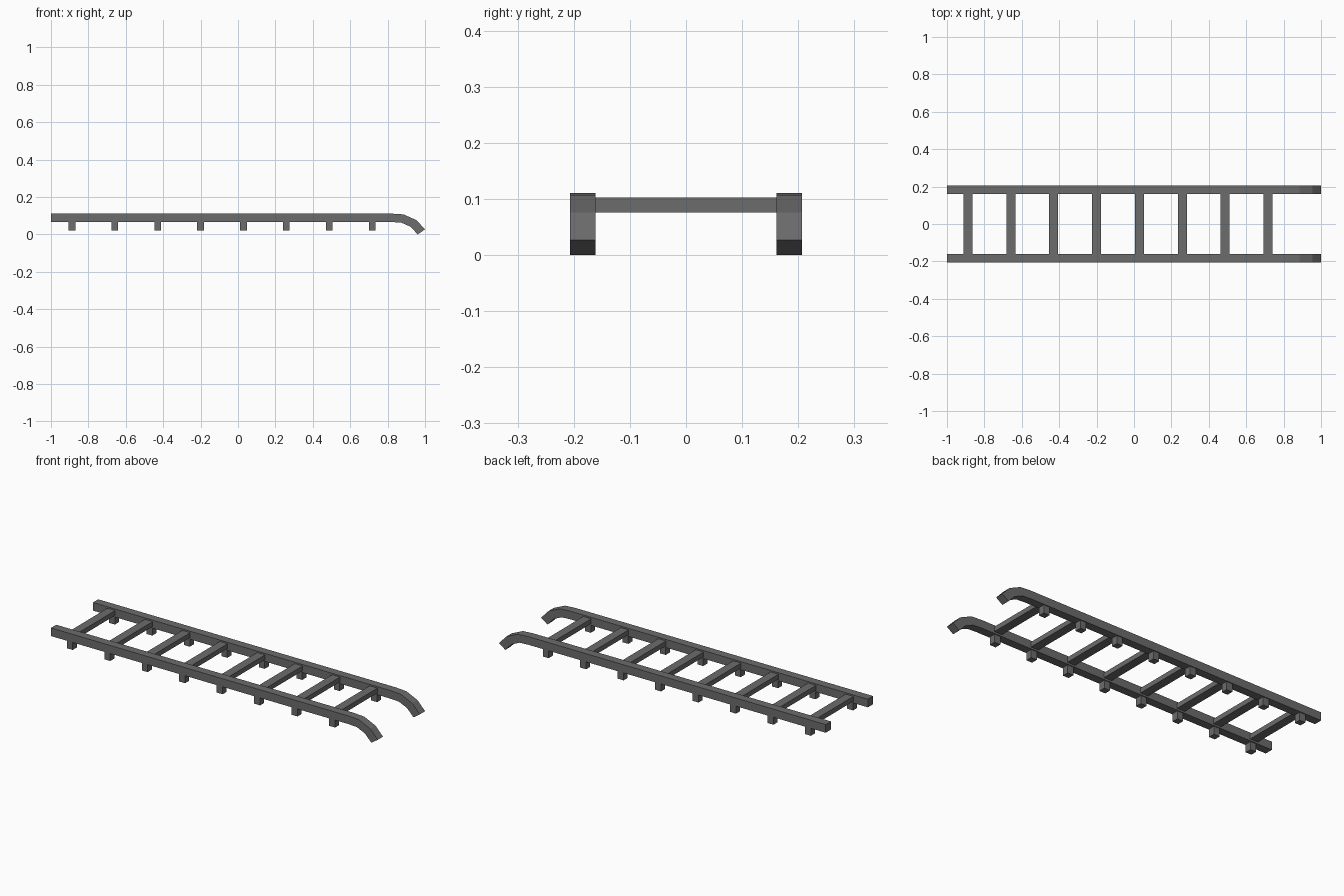
import bpy, bmesh

if "Cube" in bpy.data.objects:
    bpy.data.objects.remove(bpy.data.objects["Cube"])

grey = bpy.data.materials.new("dark grey metal")
grey.diffuse_color = (0.15, 0.15, 0.15, 1)
grey.use_nodes = True
grey.node_tree.nodes["Principled BSDF"].inputs["Base Color"].default_value = grey.diffuse_color


def finish(bm, name):
    bmesh.ops.recalc_face_normals(bm, faces=bm.faces)
    mesh = bpy.data.meshes.new(name)
    bm.to_mesh(mesh)
    bm.free()
    mesh.materials.append(grey)
    obj = bpy.data.objects.new(name, mesh)
    bpy.context.collection.objects.link(obj)
    return obj


def box(name, x, y, z):
    """Box from (min, max) ranges on each axis."""
    bm = bmesh.new()
    bmesh.ops.create_cube(bm, size=1)
    for v in bm.verts:
        for i, (lo, hi) in enumerate((x, y, z)):
            v.co[i] = lo if v.co[i] < 0 else hi
    return finish(bm, name)


# Side rail: matching top and bottom edge paths, hooked down at the right end
top = [(-1, 0.111), (0.82, 0.111), (0.885, 0.107), (0.954, 0.076), (1.0, 0.027)]
bottom = [(-1, 0.066), (0.82, 0.066), (0.873, 0.063), (0.922, 0.041), (0.961, 0.0)]
Y_IN, Y_OUT = 0.161, 0.207


def rail(name, side):
    bm = bmesh.new()
    rings = []
    for t, b in zip(top, bottom):
        rings.append([bm.verts.new((p[0], side * y, p[1]))
                      for p, y in ((t, Y_IN), (t, Y_OUT), (b, Y_OUT), (b, Y_IN))])
    for r, s in zip(rings, rings[1:]):
        for i in range(4):
            j = (i + 1) % 4
            bm.faces.new((r[i], r[j], s[j], s[i]))
    bm.faces.new(rings[0])
    bm.faces.new(rings[-1])
    finish(bm, name)


rail("front_rail", -1)
rail("back_rail", 1)

# Rungs with a standoff peg under each rail
for n in range(8):
    x = -0.888 + n * 0.2293
    box(f"rung_{n + 1}", (x - 0.024, x + 0.024), (-0.163, 0.163), (0.076, 0.103))
    for label, y in (("front", -0.184), ("back", 0.184)):
        box(f"{label}_peg_{n + 1}", (x - 0.018, x + 0.018),
            (y - 0.018, y + 0.018), (0.022, 0.068))
